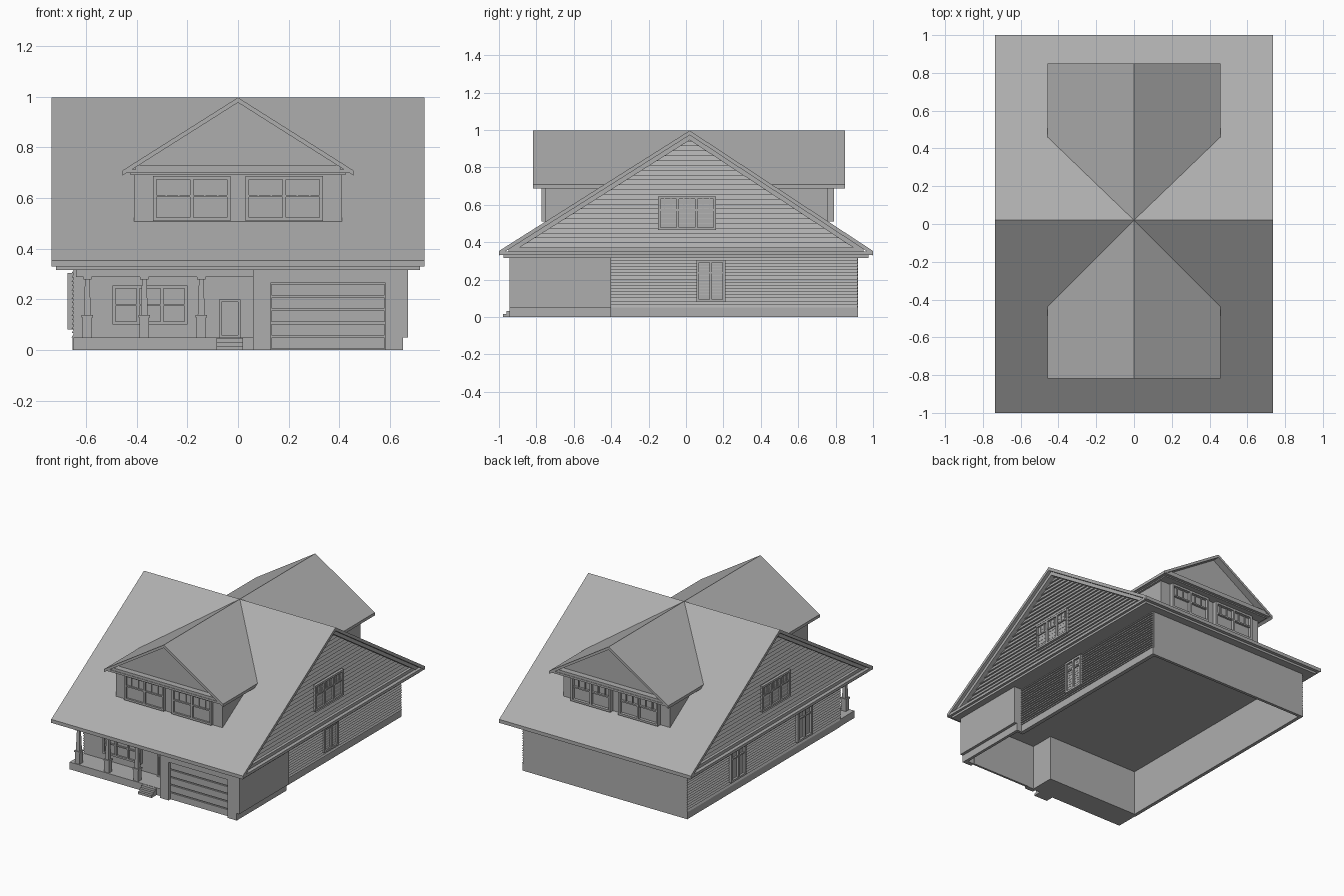
import bpy, bmesh
from mathutils import Vector

if "Cube" in bpy.data.objects:
    bpy.data.objects.remove(bpy.data.objects["Cube"])

RIDGE_Y, SF, SB = 0.02, 0.631, 0.657   # ridge position, front and back pitch

mat = bpy.data.materials.new("grey")
mat.diffuse_color = (0.42, 0.42, 0.42, 1)
mat.use_nodes = True
mat.node_tree.nodes["Principled BSDF"].inputs["Base Color"].default_value = mat.diffuse_color


def finish(name, bm):
    bmesh.ops.recalc_face_normals(bm, faces=bm.faces)
    me = bpy.data.meshes.new(name)
    bm.to_mesh(me)
    bm.free()
    me.materials.append(mat)
    ob = bpy.data.objects.new(name, me)
    bpy.context.collection.objects.link(ob)
    return ob


def add_box(bm, x0, x1, y0, y1, z0, z1, taper=1.0):
    for v in bmesh.ops.create_cube(bm, size=1)["verts"]:
        k = taper if v.co.z > 0 else 1
        v.co = Vector(((x0 + x1) / 2 + v.co.x * (x1 - x0) * k,
                       (y0 + y1) / 2 + v.co.y * (y1 - y0) * k,
                       (z0 + z1) / 2 + v.co.z * (z1 - z0)))


def boxes(name, *dims):
    bm = bmesh.new()
    for d in dims:
        add_box(bm, *d)
    return finish(name, bm)


def add_prism(bm, pts, axis, a, b):
    """Extrude an outline: axis x uses (y, z) points, axis y uses (x, z) points."""
    def at(p, t):
        return (t, p[0], p[1]) if axis == "x" else (p[0], t, p[1])
    f = bm.faces.new([bm.verts.new(at(p, a)) for p in pts])
    ext = bmesh.ops.extrude_face_region(bm, geom=[f])["geom"]
    d = Vector(at((0, 0), b - a))
    bmesh.ops.translate(bm, vec=d, verts=[g for g in ext if isinstance(g, bmesh.types.BMVert)])


def prism(name, pts, axis, a, b):
    bm = bmesh.new()
    add_prism(bm, pts, axis, a, b)
    return finish(name, bm)


def window(name, face, plane, u, z, cols=2, bars=(0.5,), t=0.012, depth=0.018, lites=0):
    """Framed window on a wall facing -y/+y/-x/+x; u and z are ranges on the wall."""
    bm = bmesh.new()
    s = -1 if face[0] == "-" else 1

    def part(u0, u1, z0, z1, d):
        p, q = sorted((plane - s * 0.004, plane + s * d))
        if face[1] == "y":
            add_box(bm, u0, u1, p, q, z0, z1)
        else:
            add_box(bm, p, q, u0, u1, z0, z1)
    (a, b), (c, e) = u, z
    part(a, b, c, e, depth * 0.3)
    for i in range(cols + 1):
        m = a + t / 2 + (b - a - t) * i / cols
        part(m - t / 2, m + t / 2, c, e, depth)
    part(a, b, c, c + t, depth)
    part(a, b, e - t, e, depth)
    for k in bars:
        m = c + (e - c) * k
        part(a, b, m - t / 3, m + t / 3, depth * 0.8)
    # short upright bars in the upper sash
    for i in range(cols):
        w = (b - a) / cols
        for j in range(lites):
            m = a + w * (i + (j + 1) / (lites + 1))
            part(m - 0.003, m + 0.003, c + (e - c) * bars[-1], e, depth * 0.6)
    return finish(name, bm)


def chevron(a, b, top, mid, sa, sb, th):
    za, zb = top - sa * (mid - a), top - sb * (b - mid)
    return [(a, za), (mid, top), (b, zb), (b, zb - th), (mid, top - th), (a, za - th)]


# main roof, rake trim and eave box
prism("main_roof", chevron(-1, 1, 0.997, RIDGE_Y, SF, SB, 0.024), "x", -0.737, 0.737)
prism("rake_trim", chevron(-0.95, 0.95, 0.976, RIDGE_Y, SF, SB, 0.03), "x", -0.715, 0.715)
boxes("eave_box", (-0.735, 0.735, -0.998, 0.998, 0.331, 0.35),
      (-0.718, 0.718, -0.975, 0.975, 0.316, 0.334),
      (-0.71, 0.71, -0.93, 0.93, 0.345, 0.372))

# clapboard gable ends
bm = bmesh.new()
rows, z0, z1 = 23, 0.37, 0.965
h = (z1 - z0) / rows
for s in (-1, 1):
    for i in range(rows):
        z = z0 + i * h
        w = 0.978 - z - h
        pts = [(s * 0.66, z), (s * 0.692, z), (s * 0.68, z + h), (s * 0.66, z + h)]
        add_prism(bm, pts, "y", RIDGE_Y - w / SF, RIDGE_Y + w / SB)
finish("gable_siding", bm)
for s, f in ((1, "+x"), (-1, "-x")):
    window("gable_window", f, s * 0.686, (-0.15, 0.16), (0.465, 0.645), 3, (0.6,), 0.014, 0.016, 2)

# dormers front and back share one cross roof
prism("dormer_roof", chevron(-0.457, 0.457, 0.997, 0, 0.632, 0.632, 0.02), "y", -0.817, 0.85)
for s, wall, tip, dep in ((-1, -0.755, -0.817, 0.018), (1, 0.76, 0.85, 0.03)):
    lo = lambda d: sorted((RIDGE_Y, d))
    boxes("dormer_base", (-0.445, 0.445, *lo(tip - s * 0.005), 0.698, 0.712),
          (-0.425, 0.425, *lo(tip - s * 0.025), 0.69, 0.7),
          (-0.405, 0.405, *lo(tip - s * 0.008), 0.71, 0.73))
    boxes("dormer_wall", (-0.41, 0.41, *lo(wall), 0.505, 0.695))
    prism("dormer_pediment", [(-0.4, 0.725), (0, 0.98), (0.4, 0.725)], "y", *lo(tip - s * 0.05))
    for side in (-1, 1):
        u = sorted((side * 0.03, side * 0.335))
        window("dormer_window", "-y" if s < 0 else "+y", wall, u, (0.51, 0.688),
               2, (0.55,), 0.014, dep, 2)

# hollow wall shell, open underneath; the right wall is set in behind the garage
FY, GY, BY, RX = -0.765, -0.945, 0.92, 0.605
boxes("house_walls",
      (-0.65, RX, BY - 0.02, BY, 0, 0.32),
      (-0.65, -0.63, FY, BY, 0.0, 0.32),
      (RX - 0.02, RX, -0.4, BY, 0.0, 0.32),
      (-0.65, 0.06, FY, FY + 0.02, 0, 0.32))
boxes("foundation_band", (RX - 0.01, RX + 0.008, -0.4, BY, 0, 0.05), (-0.654, -0.63, FY, BY, 0, 0.05))

# clapboards on both long sides
bm = bmesh.new()
rows = 16
h = 0.27 / rows
for s, x, y0 in ((-1, 0.643, FY), (1, RX, -0.4)):
    for i in range(rows):
        z = 0.05 + i * h
        add_prism(bm, [(s * (x - 0.01), z), (s * (x + 0.014), z), (s * (x + 0.004), z + h),
                       (s * (x - 0.01), z + h)], "y", y0, BY - 0.004)
finish("wall_siding", bm)
window("right_window", "+x", RX + 0.008, (0.055, 0.21), (0.08, 0.305), 2, (0.7,), 0.014, 0.015)
for y in (-0.35, 0.38):
    window("left_window", "-x", -0.652, (y - 0.08, y + 0.08), (0.08, 0.305), 2, (0.7,), 0.014, 0.022)

# garage block with recessed panelled door
boxes("garage_walls",
      (0.65, 0.672, GY, -0.4, 0.05, 0.32), (0.632, 0.652, GY, -0.4, 0, 0.06),
      (RX - 0.02, 0.67, -0.42, -0.4, 0.05, 0.32), (RX - 0.02, 0.65, -0.42, -0.4, 0, 0.05),
      (0.06, 0.08, GY, FY + 0.02, 0, 0.32),
      (0.06, 0.128, GY, GY + 0.03, 0, 0.32), (0.582, 0.652, GY, GY + 0.03, 0, 0.32),
      (0.128, 0.582, GY, GY + 0.03, 0.265, 0.32))
h = 0.265 / 5
boxes("garage_door", (0.128, 0.582, GY + 0.024, GY + 0.034, 0, 0.265),
      *[(0.132, 0.578, GY + 0.014, GY + 0.03, i * h + 0.004, (i + 1) * h - 0.004) for i in range(5)])

# porch deck, beam, steps and tapered columns
DY = -0.922
boxes("porch_deck", (-0.65, 0.06, DY, FY + 0.01, 0, 0.05))
boxes("porch_beam", (-0.64, 0.06, DY + 0.005, DY + 0.04, 0.288, 0.32),
      (-0.64, -0.61, DY + 0.005, FY, 0.288, 0.32))
boxes("porch_steps", *[(-0.085, 0.02, -0.978 + 0.018 * i, DY + 0.005, 0, 0.016 * (i + 1)) for i in range(3)])
bm = bmesh.new()
for x in (-0.595, -0.37, -0.145):
    for r, a, b, k in ((0.018, 0.05, 0.13, 1), (0.022, 0.128, 0.138, 1),
                       (0.014, 0.138, 0.28, 0.65), (0.016, 0.278, 0.29, 1)):
        add_box(bm, x - r, x + r, DY + 0.024 - r, DY + 0.024 + r, a, b, k)
finish("porch_columns", bm)

# front wall openings
window("front_window", "-y", FY, (-0.495, -0.2), (0.1, 0.255), 3, (0.5,), 0.012, 0.018)
window("front_door", "-y", FY, (-0.075, 0.01), (0.05, 0.2), 1, (), 0.01, 0.016)
